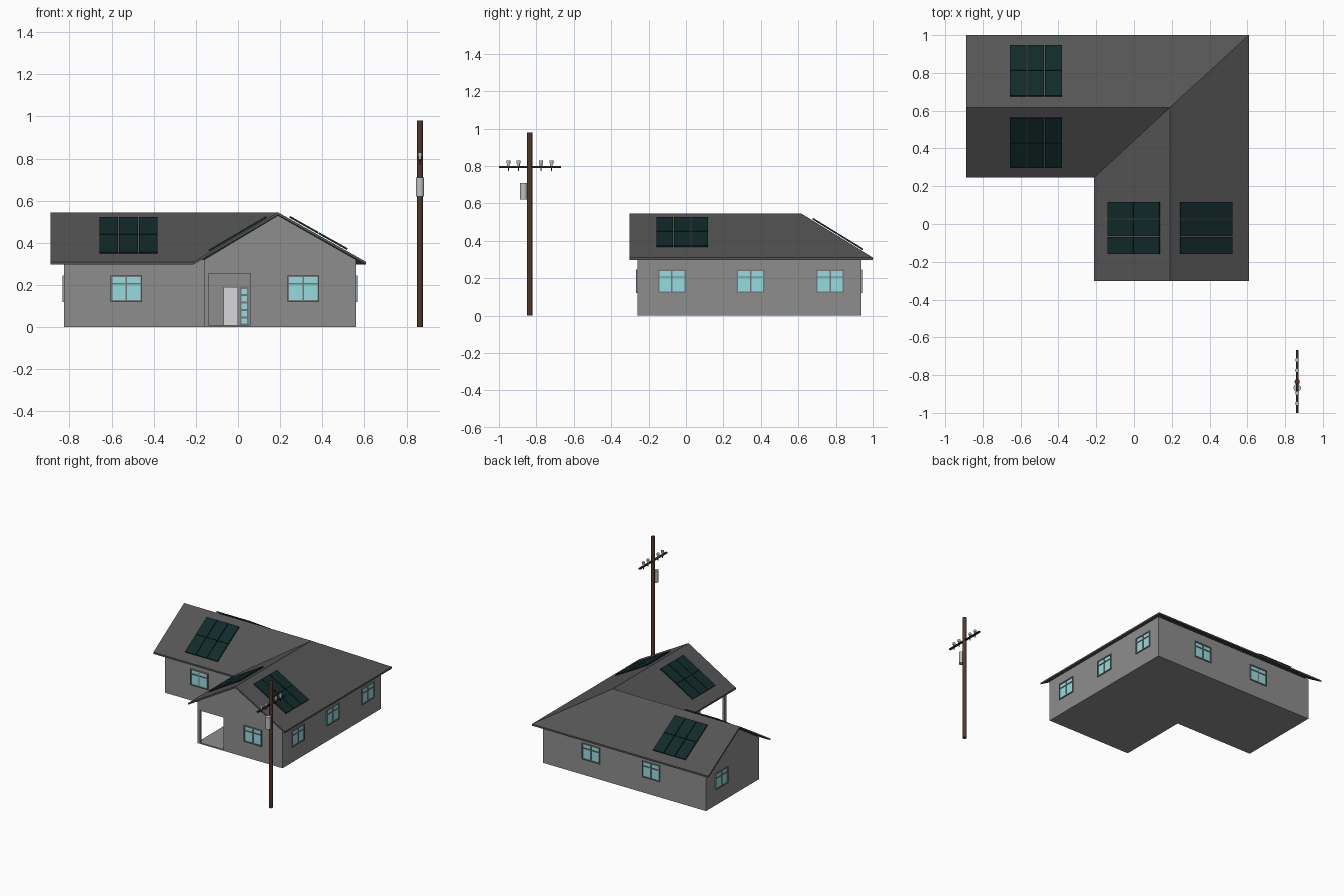
import bpy, bmesh, math
from mathutils import Vector, Matrix

cube = bpy.data.objects.get("Cube")
if cube:
    bpy.data.objects.remove(cube, do_unlink=True)


def material(name, *rgb):
    m = bpy.data.materials.new(name)
    m.use_nodes = True
    m.diffuse_color = (*rgb, 1)
    m.node_tree.nodes["Principled BSDF"].inputs["Base Color"].default_value = (*rgb, 1)
    return m


WALL = material("wall_grey", .27, .27, .27)
ROOF = material("roof_charcoal", .09, .09, .09)
FRAME = material("frame_grey", .18, .19, .19)
GLASS = material("glass_cyan", .30, .72, .74)
DOOR = material("door_white", .68, .68, .71)
PANEL = material("panel_teal", .006, .023, .023)
WOOD = material("pole_brown", .085, .038, .022)
ARM = material("arm_dark", .03, .018, .018)
METAL = material("metal_light", .52, .53, .54)


def finish(bm, name, mat, matrix=None):
    bmesh.ops.recalc_face_normals(bm, faces=bm.faces)
    mesh = bpy.data.meshes.new(name)
    bm.to_mesh(mesh)
    bm.free()
    mesh.materials.append(mat)
    obj = bpy.data.objects.new(name, mesh)
    bpy.context.scene.collection.objects.link(obj)
    if matrix:
        obj.matrix_world = matrix
    return obj


def add_box(bm, lo, hi):
    lo, hi = Vector(lo), Vector(hi)
    bmesh.ops.create_cube(bm, size=1, matrix=Matrix.Translation((lo + hi) / 2)
                          @ Matrix.Diagonal((*(hi - lo), 1)))


def boxes(name, mat, items, matrix=None):
    bm = bmesh.new()
    for lo, hi in items:
        add_box(bm, lo, hi)
    return finish(bm, name, mat, matrix)


def extrude(name, mat, faces, offset):
    """Sheet of faces (lists of points) thickened along offset."""
    bm = bmesh.new()
    for pts in faces:
        bm.faces.new([bm.verts.new(p) for p in pts])
    bmesh.ops.remove_doubles(bm, verts=bm.verts, dist=1e-4)
    geo = bmesh.ops.extrude_face_region(bm, geom=bm.faces[:], use_keep_orig=True)["geom"]
    bmesh.ops.translate(bm, vec=offset, verts=[g for g in geo if isinstance(g, bmesh.types.BMVert)])
    return finish(bm, name, mat)


def cylinders(name, mat, items, sides=12):
    """Upright cylinders given as (x, y, bottom, top, radius)."""
    bm = bmesh.new()
    for x, y, z0, z1, r in items:
        bmesh.ops.create_cone(bm, cap_ends=True, segments=sides, radius1=r, radius2=r,
                              depth=z1 - z0, matrix=Matrix.Translation((x, y, (z0 + z1) / 2)))
    obj = finish(bm, name, mat)
    bpy.context.view_layer.objects.active = obj
    obj.select_set(True)
    bpy.ops.object.shade_smooth_by_angle(angle=math.radians(40))
    obj.select_set(False)


# House limits: walls, inner corner, porch and roof
X0, X1, Y0, Y1 = -.825, .56, -.26, .935
XI, YI = -.16, .29
PX, PY, PTOP, FLOOR, TOP = .06, .10, .255, .01, .32
RX, RY, EAVE, RIDGE, THICK = .19, .617, .31, .545, .013

# Walls: floor slab, storey with porch notch, and lintel level
west = [(X1, Y0), (X1, Y1), (X0, Y1), (X0, YI), (XI, YI)]
full = west + [(XI, Y0)]
notched = west + [(XI, PY), (PX, PY), (PX, Y0)]
for name, outline, z0, z1 in (("floor_slab", full, 0, FLOOR), ("storey_walls", notched, FLOOR, PTOP),
                              ("upper_walls", full, PTOP, TOP)):
    extrude(name, WALL, [[(x, y, z0) for x, y in outline]], (0, 0, z1 - z0))
boxes("porch_post", WALL, [((XI, Y0, FLOOR), (XI + .02, Y0 + .02, PTOP))])

# Gable triangles
peak = RIDGE - THICK - .002
extrude("front_gable", WALL, [[(XI, Y0, TOP), (X1, Y0, TOP), (RX, Y0, peak)]], (0, .02, 0))
extrude("side_gable", WALL, [[(X0, YI, TOP), (X0, Y1, TOP), (X0, RY, peak)]], (.02, 0, 0))

# Roof: four slopes meeting in a hip and a valley
A, B, C, D, E, F = [(x, y, EAVE) for x, y in ((-.89, .245), (-.212, .245), (-.212, -.302),
                                              (.608, -.302), (.608, 1), (-.89, 1))]
R1, R2, R3 = (-.89, RY, RIDGE), (RX, RY, RIDGE), (RX, -.302, RIDGE)
extrude("roof", ROOF, [(A, B, R2, R1), (B, C, R3, R2), (D, E, R2, R3), (E, F, R1, R2)],
        (0, 0, -THICK))


# Windows: built facing -y, then turned to their wall
def window(name, x, y, angle):
    w, z0, z1, bar = .075, .12, .245, .008
    m = Matrix.Translation((x, y, 0)) @ Matrix.Rotation(math.radians(angle), 4, "Z")
    front = -.008
    boxes(name + "_glass", GLASS, [((-w, -.003, z0), (w, .002, z1))], m)
    bars = [(-w, -w + bar, z0, z1), (w - bar, w, z0, z1), (-w, w, z0, z0 + bar),
            (-w, w, z1 - bar, z1), (-.004, .004, z0, z1), (-w, w, .203, .21)]
    boxes(name + "_frame", FRAME, [((a, front, c), (b, .002, d)) for a, b, c, d in bars], m)


for i, x in enumerate((-.53, .31)):
    window(f"front_window_{i + 1}", x, YI if x < XI else Y0, 0)
for i, y in enumerate((-.075, .345, .77)):
    window(f"right_window_{i + 1}", X1, y, 90)
for i, x in enumerate((.15, -.36)):
    window(f"back_window_{i + 1}", x, Y1, 180)
window("left_window", X0, .75, -90)

# Front door with a glazed side light
boxes("front_door", DOOR, [((-.07, PY - .008, FLOOR), (0, PY, .19))])
boxes("side_light_frame", FRAME, [((.01, PY - .004, FLOOR), (.05, PY, .192))])
boxes("side_light_panes", GLASS, [((.017, PY - .007, .016 + i * .035), (.043, PY, .042 + i * .035))
                                  for i in range(5)])


# Solar arrays: three by two modules lying above a slope
def solar_array(name, ridge_point, along, down, start, end):
    """along runs with the ridge; down runs to the eave; start and end are plan distances."""
    along, down = Vector(along), Vector(down)
    run = down.xy.length
    slope = down.normalized()
    normal = along.cross(slope)
    if normal.z < 0:
        normal = -normal
    m = Matrix((along, slope, normal)).transposed().to_4x4()
    m.translation = Vector(ridge_point)
    stretch = down.length / run
    v0, v1 = start * stretch, end * stretch
    width, gap = .28, .005
    cw, ch = width / 3, (v1 - v0) / 2
    boxes(name, PANEL, [((-width / 2 + c * cw + gap / 2, v0 + r * ch + gap / 4, .004),
                         (-width / 2 + (c + 1) * cw - gap / 2, v0 + (r + 1) * ch - gap / 4, .013))
                        for c in range(3) for r in range(2)], m)


drop = EAVE - RIDGE
wing, front = (-.52, RY, RIDGE), (RX, -.02, RIDGE)
solar_array("wing_front_panels", wing, (1, 0, 0), (0, A[1] - RY, drop), .05, .315)
solar_array("wing_back_panels", wing, (1, 0, 0), (0, F[1] - RY, drop), .055, .325)
solar_array("left_slope_panels", front, (0, 1, 0), (C[0] - RX, 0, drop), .05, .325)
solar_array("right_slope_panels", front, (0, 1, 0), (D[0] - RX, 0, drop), .05, .325)

# Utility pole with cross arm, insulators and transformer
PXC, PYC = .864, -.835
cylinders("utility_pole", WOOD, [(PXC, PYC, 0, .98, .014)])
boxes("cross_arm", ARM, [((PXC - .007, -1, .79), (PXC + .007, -.667, .799))])
spots = [PYC + d for d in (-.115, -.06, .06, .115)]
cylinders("insulator_pins", ARM, [(PXC, y, .772, .805, .003) for y in spots], 6)
cylinders("insulators", METAL, [(PXC, y, z, t, r) for y in spots
                                for z, t, r in ((.799, .812, .007), (.812, .828, .011))], 10)
cylinders("transformer", METAL, [(PXC, PYC - .033, .62, .71, .02)])
